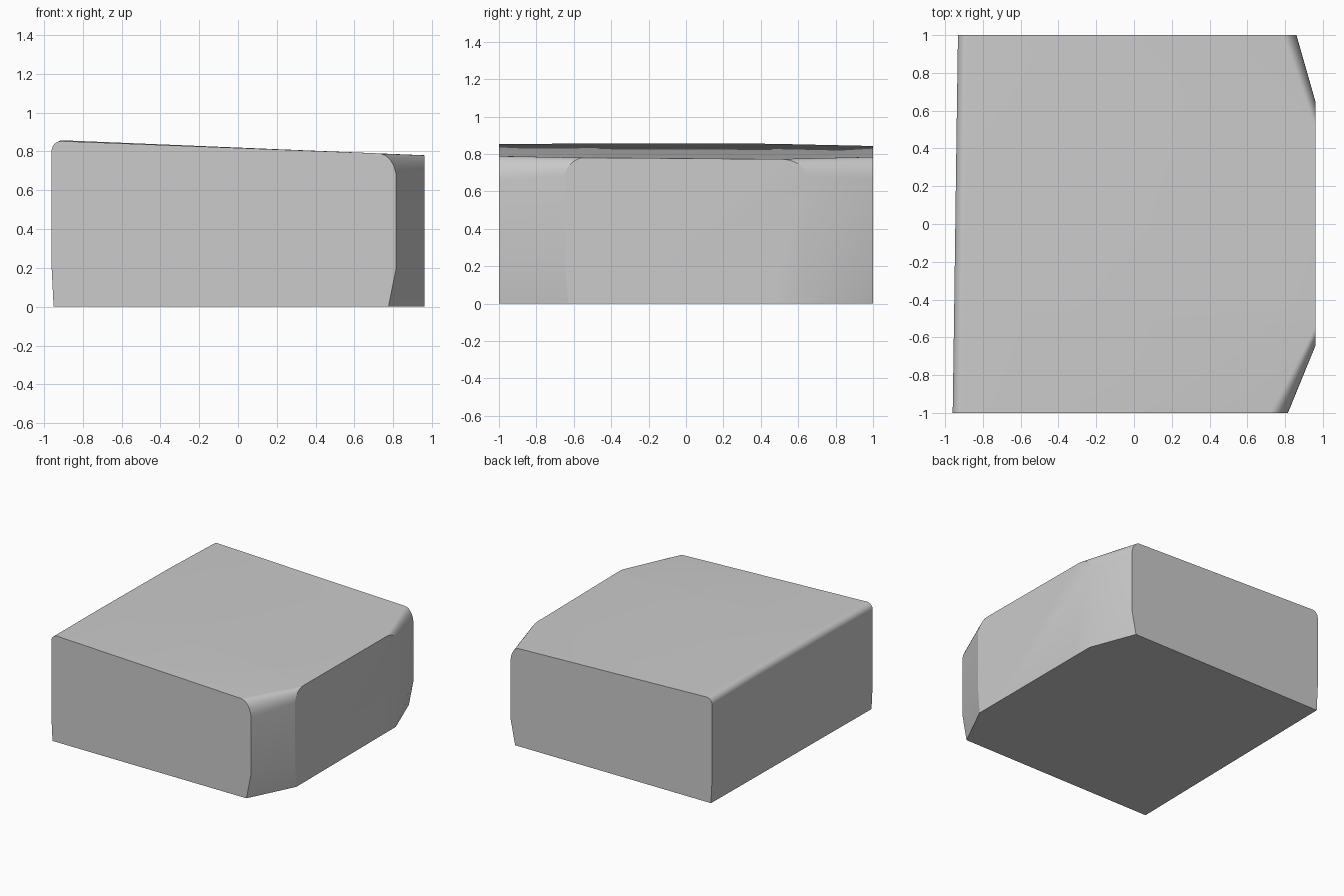
import bpy
import bmesh
import math

cube = bpy.data.objects.get("Cube")
if cube:
    bpy.data.objects.remove(cube, do_unlink=True)

SIDE = 0.96   # flat side plane that trims the block


def arc(cx, cz, rx, rz, start, end, steps=8):
    """Elliptical corner from start to end, in degrees."""
    angles = [math.radians(start + (end - start) * i / steps) for i in range(steps + 1)]
    return [(cx + rx * math.cos(a), cz + rz * math.sin(a)) for a in angles]


def section(left, top_left, foot, right, shoulder, top_right, drop):
    """Cross-section outline: foot, bulged side, round shoulder, sloping top, small left round."""
    pts = [(left + 0.01, 0), (foot, 0), (right, 0.2)]
    pts += arc(shoulder, top_right - drop, right - shoulder, drop, 0, 90)
    pts += arc(left + 0.05, top_left - 0.05, 0.05, 0.05, 90, 180)
    pts.append((left, 0.2))
    return pts


# Stations from front to back; the middle ones overshoot the side plane
stations = [
    (-1.0, section(-0.96, 0.853, 0.775, 0.815, 0.72, 0.79, 0.13)),
    (-0.45, section(-0.952, 0.857, 1.05, 1.04, 1.01, 0.778, 0.08)),
    (0.45, section(-0.94, 0.855, 1.03, 1.017, 0.977, 0.772, 0.08)),
    (1.0, section(-0.932, 0.843, 0.82, 0.86, 0.785, 0.785, 0.12)),
]

# Loft the block
bm = bmesh.new()
rings = [[bm.verts.new((x, y, z)) for x, z in pts] for y, pts in stations]
for a, b in zip(rings, rings[1:]):
    n = len(a)
    for i in range(n):
        j = (i + 1) % n
        bm.faces.new((a[i], a[j], b[j], b[i]))
bm.faces.new(rings[0])
bm.faces.new(rings[-1])

# Trim to the flat side and close it
cut = bmesh.ops.bisect_plane(bm, geom=bm.verts[:] + bm.edges[:] + bm.faces[:],
                             plane_co=(SIDE, 0, 0), plane_no=(1, 0, 0), clear_outer=True)
edges = [e for e in cut["geom_cut"] if isinstance(e, bmesh.types.BMEdge)]
bmesh.ops.contextual_create(bm, geom=edges)
bmesh.ops.recalc_face_normals(bm, faces=bm.faces)

mesh = bpy.data.meshes.new("block")
bm.to_mesh(mesh)
bm.free()
block = bpy.data.objects.new("block", mesh)
bpy.context.collection.objects.link(block)

# Plain grey
grey = bpy.data.materials.new("plain_grey")
grey.use_nodes = True
color = (0.6, 0.6, 0.6, 1)
grey.diffuse_color = color
grey.node_tree.nodes["Principled BSDF"].inputs["Base Color"].default_value = color
mesh.materials.append(grey)

# Smooth rounds, crisp edges
bpy.ops.object.select_all(action="DESELECT")
block.select_set(True)
bpy.context.view_layer.objects.active = block
bpy.ops.object.shade_smooth_by_angle(angle=math.radians(20))
